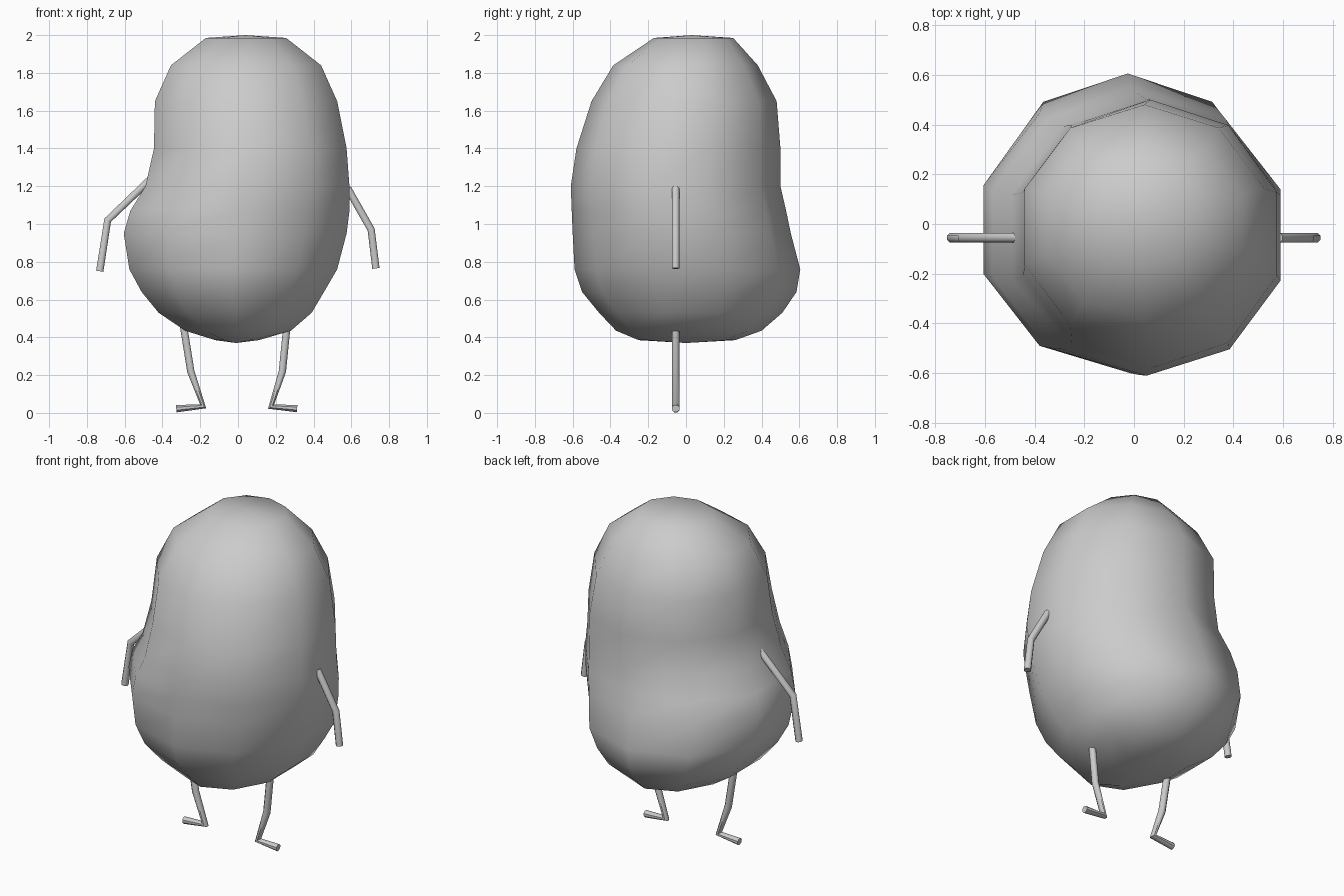
import bpy, bmesh
from math import sin, cos, pi, radians
from mathutils import Vector

if "Cube" in bpy.data.objects:
    bpy.data.objects.remove(bpy.data.objects["Cube"])


def finish(bm, name, angle):
    bmesh.ops.recalc_face_normals(bm, faces=bm.faces)
    mesh = bpy.data.meshes.new(name)
    bm.to_mesh(mesh)
    bm.free()
    ob = bpy.data.objects.new(name, mesh)
    bpy.context.collection.objects.link(ob)
    bpy.ops.object.select_all(action='DESELECT')
    ob.select_set(True)
    bpy.context.view_layer.objects.active = ob
    bpy.ops.object.shade_smooth_by_angle(angle=radians(angle))
    return ob


def bridge(bm, a, b):
    n = len(a)
    for i in range(n):
        bm.faces.new((a[i], a[(i + 1) % n], b[(i + 1) % n], b[i]))


# Bean body: ten-sided rings given as z, x min, x max, y min, y max
RINGS = [
    (0.385, -0.12, 0.11, -0.25, 0.26),
    (0.435, -0.28, 0.28, -0.37, 0.40),
    (0.53, -0.42, 0.39, -0.46, 0.51),
    (0.64, -0.51, 0.455, -0.55, 0.585),
    (0.76, -0.575, 0.525, -0.59, 0.605),
    (0.95, -0.605, 0.575, -0.60, 0.555),
    (1.07, -0.57, 0.59, -0.605, 0.53),
    (1.20, -0.49, 0.59, -0.61, 0.50),
    (1.40, -0.445, 0.575, -0.58, 0.50),
    (1.65, -0.44, 0.525, -0.50, 0.48),
    (1.84, -0.355, 0.44, -0.385, 0.38),
    (1.985, -0.17, 0.255, -0.17, 0.25),
]


def body():
    bm = bmesh.new()
    loops = []
    for z, x0, x1, y0, y1 in RINGS:
        cx, cy = (x0 + x1) / 2, (y0 + y1) / 2
        rx, ry = (x1 - x0) / 2 / cos(pi / 10), (y1 - y0) / 2
        loops.append([bm.verts.new((cx + rx * cos(pi / 10 + i * pi / 5),
                                    cy + ry * sin(pi / 10 + i * pi / 5), z))
                      for i in range(10)])
    for a, b in zip(loops, loops[1:]):
        bridge(bm, a, b)
    # rounded caps
    for loop, co in ((loops[0], (-0.01, 0.0, 0.37)), (loops[-1], (0.04, 0.03, 2.0))):
        pole = bm.verts.new(co)
        for i in range(10):
            bm.faces.new((loop[i], loop[(i + 1) % 10], pole))
    finish(bm, "bean_body", 80)


# Thin bent limb following a path in the x-z plane
def limb(name, path, r=0.021, y=-0.055, sides=8):
    bm = bmesh.new()
    pts = [Vector((x, y, z)) for x, z in path]
    depth = Vector((0, 1, 0))
    loops = []
    for i, p in enumerate(pts):
        t = Vector()
        if i > 0:
            t += (p - pts[i - 1]).normalized()
        if i < len(pts) - 1:
            t += (pts[i + 1] - p).normalized()
        side = t.normalized().cross(depth)
        loops.append([bm.verts.new(p + r * (cos(a) * side + sin(a) * depth))
                      for a in ((k + 0.5) * 2 * pi / sides for k in range(sides))])
    for a, b in zip(loops, loops[1:]):
        bridge(bm, a, b)
    bm.faces.new(loops[0])
    bm.faces.new(loops[-1])
    finish(bm, name, 50)


body()
limb("left_arm", [(-0.46, 1.24), (-0.69, 1.02), (-0.732, 0.75)])
limb("right_arm", [(0.58, 1.19), (0.705, 0.97), (0.73, 0.765)])
limb("left_leg", [(-0.29, 0.47), (-0.25, 0.22), (-0.185, 0.035), (-0.327, 0.022)])
limb("right_leg", [(0.258, 0.45), (0.235, 0.22), (0.175, 0.033), (0.313, 0.023)])
